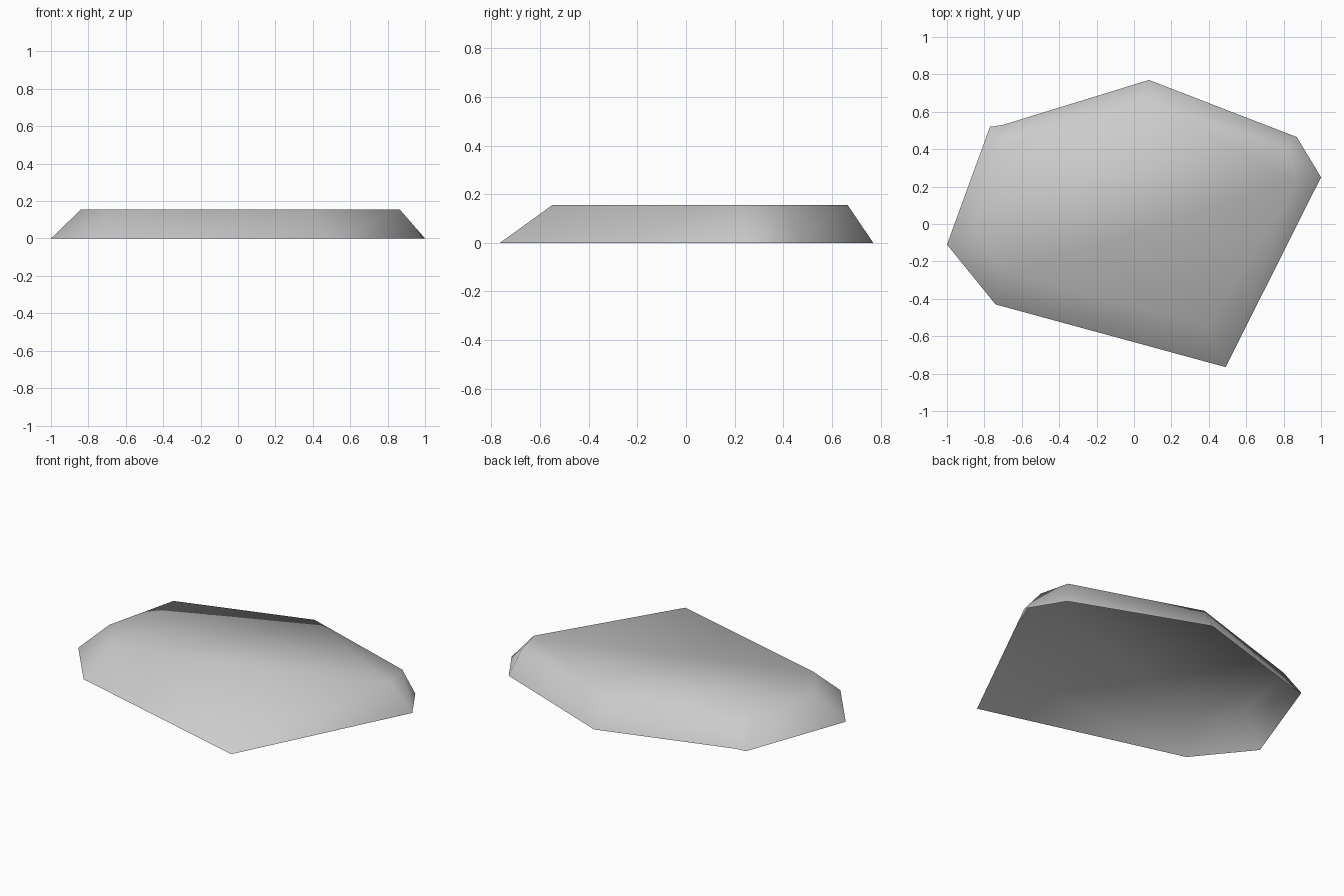
import bpy
import bmesh

# Remove the default object
cube = bpy.data.objects.get("Cube")
if cube:
    bpy.data.objects.remove(cube, do_unlink=True)

HEIGHT = 0.155

# Matching outlines of the wide rim and the smaller flat crown
rim_outline = [(-1, -0.11), (-0.74, -0.43), (0.49, -0.765), (1, 0.25),
               (0.87, 0.465), (0.08, 0.77), (-0.70, 0.53), (-0.77, 0.52)]
crown_outline = [(-0.84, -0.04), (-0.67, -0.27), (0.39, -0.55), (0.865, 0.23),
                 (0.82, 0.41), (0.05, 0.665), (-0.68, 0.436), (-0.73, 0.42)]

# Stone material
stone = bpy.data.materials.new("stone grey")
stone.use_nodes = True
color = (0.6, 0.6, 0.6, 1)
stone.diffuse_color = color
stone.node_tree.nodes["Principled BSDF"].inputs["Base Color"].default_value = color

# Hollow stone slab: sloping sides and a flat crown, open underneath
bm = bmesh.new()
rim = [bm.verts.new((x, y, 0)) for x, y in rim_outline]
crown = [bm.verts.new((x, y, HEIGHT)) for x, y in crown_outline]
count = len(rim)
for i in range(count):
    j = (i + 1) % count
    bm.faces.new((rim[i], rim[j], crown[j], crown[i]))
bm.faces.new(crown)
for face in bm.faces:
    face.smooth = True

mesh = bpy.data.meshes.new("stone_slab")
bm.to_mesh(mesh)
bm.free()
mesh.materials.append(stone)
slab = bpy.data.objects.new("stone_slab", mesh)
bpy.context.collection.objects.link(slab)
